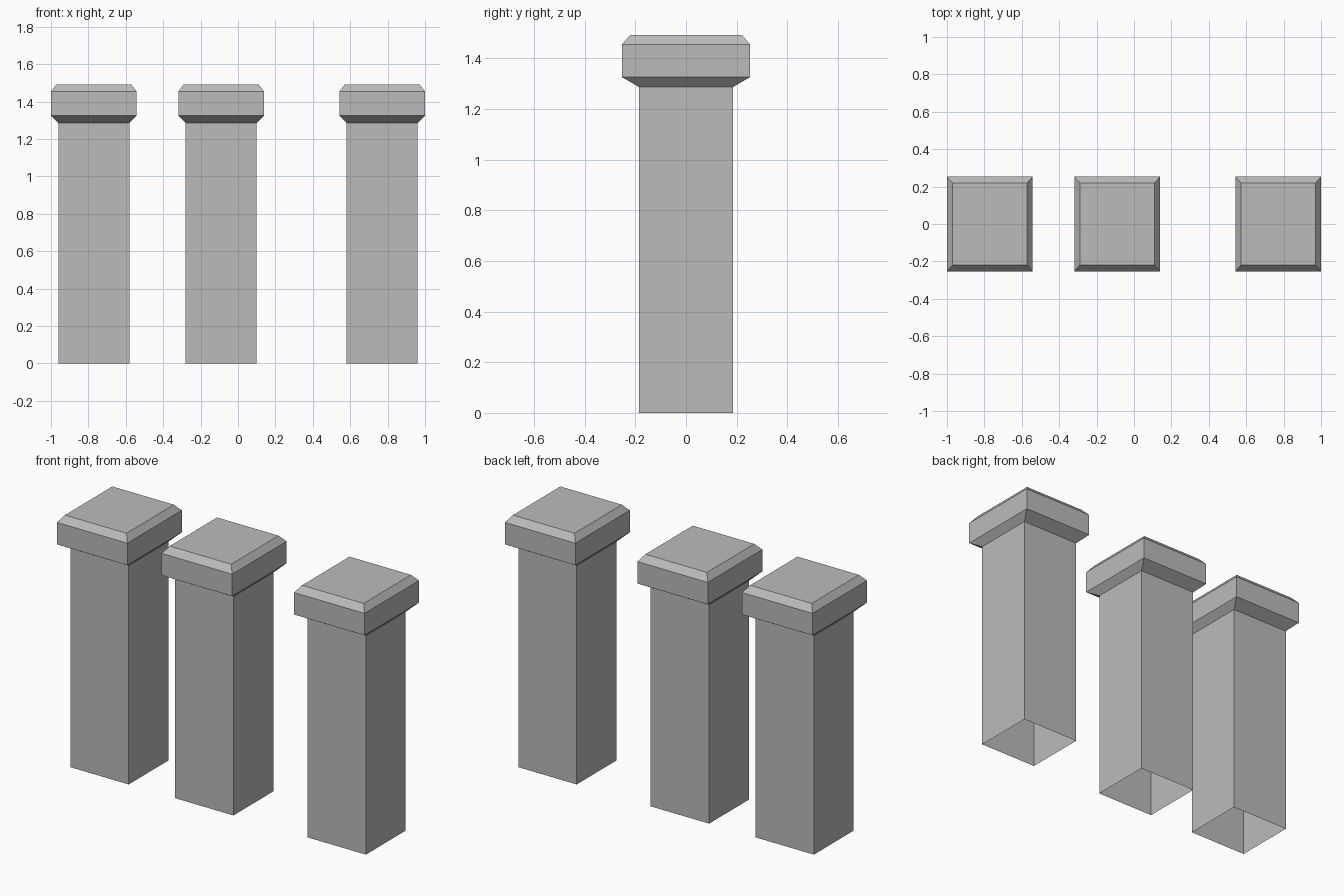
import bpy
import bmesh

cube = bpy.data.objects.get("Cube")
if cube:
    bpy.data.objects.remove(cube, do_unlink=True)

stone = bpy.data.materials.new("grey stone")
stone.use_nodes = True
GREY = (0.5, 0.5, 0.5, 1)
stone.diffuse_color = GREY
stone.node_tree.nodes["Principled BSDF"].inputs["Base Color"].default_value = GREY

# Rectangular section at each level: half width, half depth, height
SECTIONS = [
    (0.19, 0.185, 0),       # open foot of the shaft
    (0.19, 0.185, 1.286),   # top of the shaft
    (0.229, 0.253, 1.325),  # flared underside of the cap
    (0.229, 0.253, 1.454),  # cap side
    (0.20, 0.22, 1.492),    # chamfered cap top
]
CORNERS = [(-1, -1), (1, -1), (1, 1), (-1, 1)]


def pillar(name, x):
    """Loft the sections into one hollow pillar, open at the foot."""
    bm = bmesh.new()
    rings = [[bm.verts.new((sx * w, sy * d, z)) for sx, sy in CORNERS]
             for w, d, z in SECTIONS]
    for low, high in zip(rings, rings[1:]):
        for i in range(4):
            j = (i + 1) % 4
            bm.faces.new((low[i], low[j], high[j], high[i]))
    bm.faces.new(rings[-1])
    mesh = bpy.data.meshes.new(name)
    bm.to_mesh(mesh)
    bm.free()
    mesh.materials.append(stone)
    obj = bpy.data.objects.new(name, mesh)
    obj.location.x = x
    bpy.context.collection.objects.link(obj)


# Three unevenly spaced pillars
for name, x in (("right_pillar", -0.771), ("middle_pillar", -0.09), ("left_pillar", 0.771)):
    pillar(name, x)
